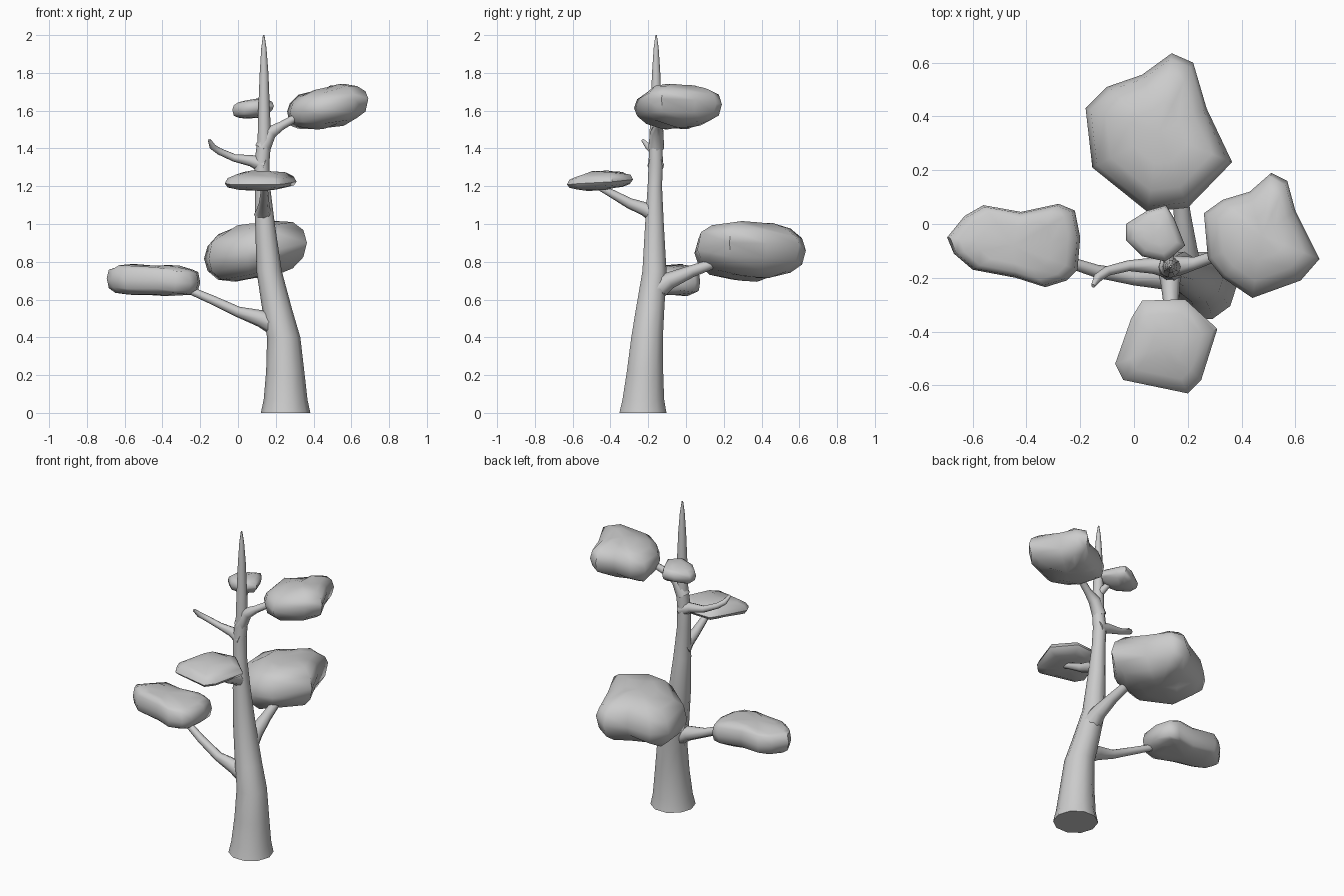
import bpy, bmesh, random
from math import cos, sin, pi
from mathutils import Vector

if "Cube" in bpy.data.objects:
    bpy.data.objects.remove(bpy.data.objects["Cube"])

random.seed(4)


def finish(name, bm):
    bmesh.ops.recalc_face_normals(bm, faces=bm.faces)
    mesh = bpy.data.meshes.new(name)
    bm.to_mesh(mesh)
    bm.free()
    ob = bpy.data.objects.new(name, mesh)
    bpy.context.collection.objects.link(ob)
    bpy.ops.object.select_all(action='DESELECT')
    ob.select_set(True)
    bpy.context.view_layer.objects.active = ob
    bpy.ops.object.shade_smooth_by_angle(angle=1.0)
    return ob


def bridge(bm, rings):
    for a, b in zip(rings, rings[1:]):
        n = len(a)
        for i in range(n):
            bm.faces.new((a[i], a[(i + 1) % n], b[(i + 1) % n], b[i]))


def limb(name, points, sides=8, upright=False):
    """Tapered tube through (x, y, z, radius) points."""
    bm = bmesh.new()
    pts = [Vector(p[:3]) for p in points]
    rings = []
    for i, p in enumerate(pts):
        if upright:
            u, v = Vector((1, 0, 0)), Vector((0, 1, 0))
        else:
            t = (pts[min(i + 1, len(pts) - 1)] - pts[max(i - 1, 0)]).normalized()
            u = t.cross(Vector((0, 0, 1))).normalized()
            v = u.cross(t)
        r = points[i][3]
        rings.append([bm.verts.new(p + r * (u * cos(2 * pi * k / sides) + v * sin(2 * pi * k / sides)))
                      for k in range(sides)])
    bridge(bm, rings)
    bm.faces.new(rings[0])
    bm.faces.new(rings[-1])
    return finish(name, bm)


def clump(name, outline, z_bot, z_mid, z_top, tilt=(0, 0), boxy=1.0):
    """Lumpy leaf pad: top-view outline shrunk towards both poles."""
    bm = bmesh.new()
    xs, ys = zip(*outline)
    c = Vector(((min(xs) + max(xs)) / 2, (min(ys) + max(ys)) / 2))
    rings = []
    for deg in (-72, -48, -24, 0, 24, 48, 72):
        t = deg * pi / 180
        s, h = cos(t) ** boxy, abs(sin(t)) ** boxy
        span = z_top - z_mid if deg > 0 else z_bot - z_mid
        ring = []
        for x, y in outline:
            d = (Vector((x, y)) - c) * s
            wob = random.uniform(-.1, .1) * abs(span)
            ring.append(bm.verts.new((c.x + d.x, c.y + d.y,
                                      z_mid + span * h + tilt[0] * d.x + tilt[1] * d.y + wob)))
        rings.append(ring)
    bridge(bm, rings)
    n = len(outline)
    for ring, z in ((rings[0], z_bot), (rings[-1], z_top)):
        pole = bm.verts.new((c.x, c.y, z))
        for i in range(n):
            bm.faces.new((ring[i], ring[(i + 1) % n], pole))
    return finish(name, bm)


# Trunk
limb("trunk", [(.252, -.228, 0, .131), (.252, -.226, .07, .116), (.25, -.217, .22, .101),
               (.242, -.206, .4, .088), (.207, -.19, .55, .079), (.165, -.167, .75, .067),
               (.143, -.167, 1.0, .052), (.13, -.165, 1.2, .04), (.126, -.16, 1.32, .04),
               (.14, -.16, 1.45, .036), (.138, -.158, 1.6, .031), (.138, -.158, 1.8, .023),
               (.137, -.158, 1.93, .014), (.136, -.158, 2.0, .004)], 10, True)

# Branches
limb("low_left_branch", [(.21, -.2, .46, .06), (.12, -.2, .5, .045), (0, -.2, .535, .028),
                         (-.14, -.175, .6, .024), (-.28, -.13, .66, .02), (-.38, -.1, .7, .015)])
limb("back_branch", [(.19, -.18, .64, .065), (.19, -.09, .7, .045), (.18, .03, .75, .032),
                     (.17, .13, .785, .027), (.15, .24, .83, .02)])
limb("front_branch", [(.135, -.16, 1.05, .05), (.135, -.22, 1.08, .036), (.138, -.3, 1.11, .028),
                      (.14, -.4, 1.165, .021), (.14, -.47, 1.2, .015)])
limb("bare_branch", [(.14, -.16, 1.31, .045), (.07, -.155, 1.335, .03), (-.02, -.155, 1.35, .02),
                     (-.1, -.175, 1.385, .018), (-.135, -.2, 1.41, .017), (-.152, -.23, 1.445, .008)])
limb("upper_right_branch", [(.13, -.158, 1.4, .042), (.17, -.155, 1.485, .036), (.23, -.145, 1.52, .023),
                            (.3, -.12, 1.56, .021), (.4, -.08, 1.62, .015)])
limb("upper_back_twig", [(.137, -.158, 1.54, .025), (.12, -.1, 1.58, .018), (.09, -.05, 1.61, .012)])

# Leaf clumps
clump("left_leaves", [(-.695, -.05), (-.63, .03), (-.56, .07), (-.42, .045), (-.28, .075), (-.22, .05),
                      (-.2, -.05), (-.21, -.17), (-.25, -.21), (-.33, -.235), (-.44, -.2), (-.6, -.17),
                      (-.67, -.11)], .625, .7, .78, (-.03, 0), .5)
clump("back_leaves", [(-.18, .43), (-.1, .51), (.03, .555), (.14, .635), (.22, .6), (.27, .43),
                      (.365, .23), (.2, .06), (.05, .045), (-.155, .21)], .715, .86, 1.0, (.15, 0), .8)
clump("front_leaves", [(-.07, -.52), (-.01, -.35), (.03, -.285), (.19, -.28), (.31, -.39), (.25, -.58),
                       (.2, -.63), (-.04, -.58)], 1.18, 1.22, 1.28, (0, .08), .9)
clump("upper_right_leaves", [(.26, .04), (.33, .09), (.43, .12), (.51, .19), (.57, .16), (.6, .05),
                             (.69, -.13), (.62, -.21), (.44, -.275), (.33, -.2), (.275, -.13)],
      1.51, 1.625, 1.725, (.18, 0), .8)
clump("top_leaves", [(-.03, 0), (.05, .05), (.12, .07), (.15, .02), (.19, -.08), (.12, -.14),
                     (.03, -.12), (-.03, -.06)], 1.56, 1.615, 1.66, (.12, 0), .8)
